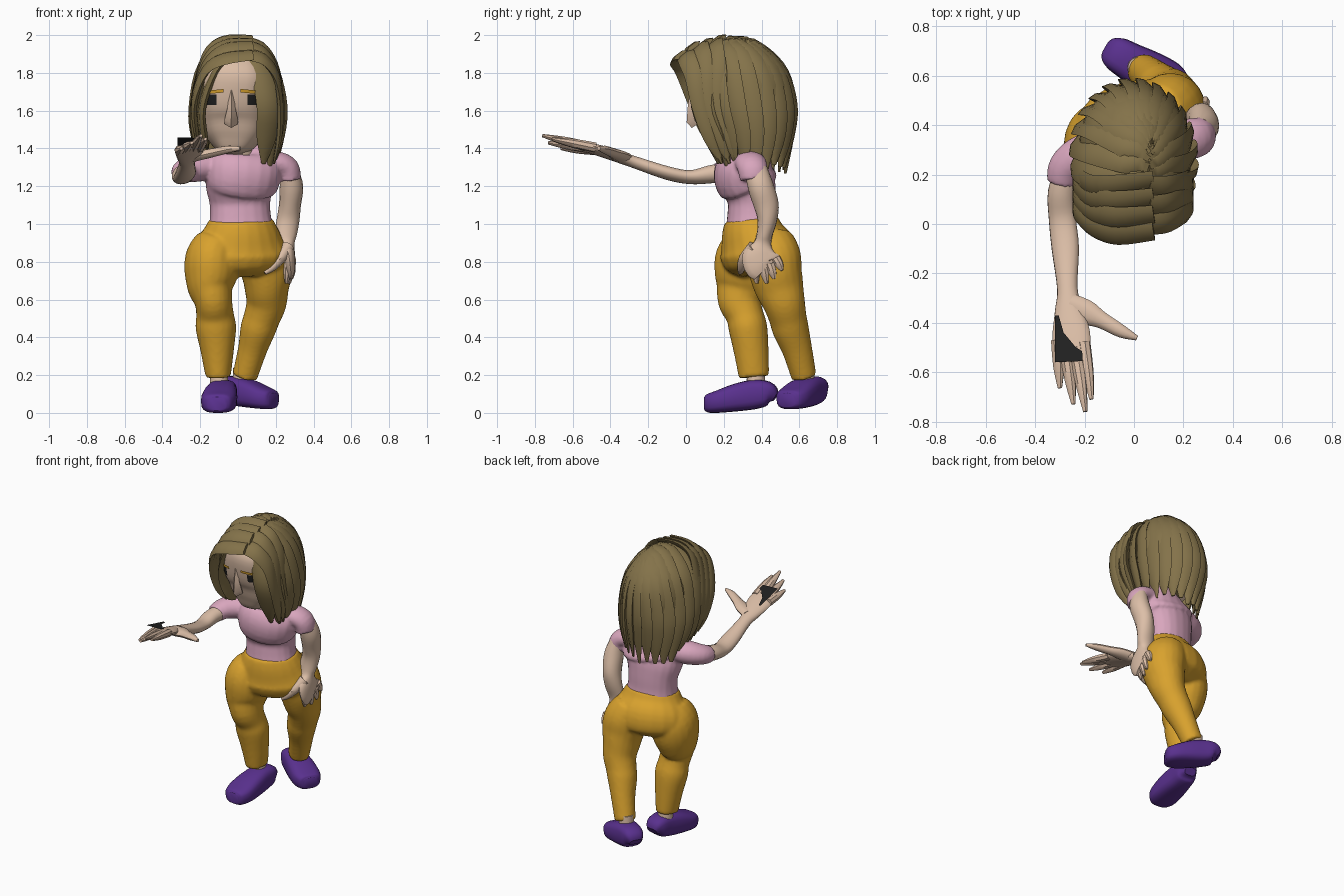
import bpy, bmesh, math, random
from mathutils import Vector
from mathutils.bvhtree import BVHTree

random.seed(4)


def material(name, rgb):
    m = bpy.data.materials.new(name)
    m.diffuse_color = (*rgb, 1)
    return m


HAIR = material("brown hair", (0.23, 0.17, 0.068))
SKIN = material("skin", (0.72, 0.52, 0.39))
PINK = material("pink cloth", (0.69, 0.38, 0.51))
GOLD = material("golden cloth", (0.69, 0.36, 0.027))
PURPLE = material("purple shoe", (0.10, 0.03, 0.27))
BLACK = material("black", (0.015, 0.015, 0.015))


def add(name, bm, mat):
    bmesh.ops.recalc_face_normals(bm, faces=bm.faces)
    me = bpy.data.meshes.new(name)
    bm.to_mesh(me)
    bm.free()
    me.materials.append(mat)
    ob = bpy.data.objects.new(name, me)
    bpy.context.collection.objects.link(ob)
    return ob


def spline(pts, steps):
    """Catmull-Rom through tuples of any length."""
    out = []
    for i in range(len(pts) - 1):
        p0, p1 = pts[max(i - 1, 0)], pts[i]
        p2, p3 = pts[i + 1], pts[min(i + 2, len(pts) - 1)]
        for s in range(steps):
            t = s / steps
            out.append([0.5 * (2 * b + (c - a) * t + (2 * a - 5 * b + 4 * c - d) * t * t
                               + (3 * b - a - 3 * c + d) * t ** 3)
                        for a, b, c, d in zip(p0, p1, p2, p3)])
    return out + [list(pts[-1])]


def loft(name, secs, mat, ref=(1, 0, 0), n=20, p=2.0, steps=4, bm=None):
    """Skin through sections (x, y, z, a, b); a runs along ref, b across it."""
    own = bm is None
    bm = bmesh.new() if own else bm
    secs = spline(secs, steps)
    cs = [Vector(s[:3]) for s in secs]
    rings = []
    for i, s in enumerate(secs):
        t = (cs[min(i + 1, len(cs) - 1)] - cs[max(i - 1, 0)]).normalized()
        u = Vector(ref)
        u = (u - t * u.dot(t)).normalized()
        v = t.cross(u)
        ring = []
        for k in range(n):
            c, d = math.cos(math.tau * k / n), math.sin(math.tau * k / n)
            c = math.copysign(abs(c) ** (2 / p), c)
            d = math.copysign(abs(d) ** (2 / p), d)
            ring.append(bm.verts.new(cs[i] + u * c * s[3] + v * d * s[4]))
        rings.append(ring)
    for r, q in zip(rings, rings[1:]):
        for k in range(n):
            bm.faces.new((r[k], r[(k + 1) % n], q[(k + 1) % n], q[k]))
    bm.faces.new(rings[0])
    bm.faces.new(rings[-1])
    return add(name, bm, mat) if own else None


def blend(ob, voxel, rounds):
    """Melt overlapping lofts of one object into a single smooth skin."""
    m = ob.modifiers.new("blend", "REMESH")
    m.mode, m.voxel_size, m.use_smooth_shade = "VOXEL", voxel, True
    s = ob.modifiers.new("relax", "SMOOTH")
    s.factor, s.iterations = 0.5, rounds


# Trousers: hips and two legs in one skin
bm = bmesh.new()
loft("", [(.015, .345, 1.025, .17, .14), (.015, .355, .95, .213, .168),
          (.01, .38, .86, .262, .2), (.01, .385, .78, .24, .18),
          (.01, .39, .73, .12, .1)], GOLD, (.97, .22, 0), bm=bm)
loft("", [(-.1, .34, .88, .13, .15), (-.135, .325, .82, .143, .17),
          (-.142, .315, .74, .142, .167), (-.145, .3, .66, .122, .145),
          (-.13, .285, .59, .1, .117), (-.122, .31, .52, .1, .1), (-.117, .328, .45, .108, .103),
          (-.11, .345, .33, .089, .093), (-.105, .36, .19, .067, .081)], GOLD, bm=bm)
loft("", [(.1, .43, .88, .13, .15), (.14, .46, .82, .142, .15),
          (.152, .475, .74, .137, .14), (.152, .495, .66, .118, .13),
          (.15, .52, .58, .107, .112), (.125, .54, .5, .097, .1), (.105, .555, .44, .094, .097),
          (.075, .59, .33, .077, .08), (.035, .625, .19, .067, .067)], GOLD, bm=bm)
blend(add("trousers", bm, GOLD), .011, 6)

# Ankles and shoes: each shoe is lofted from heel to toe
PROFILE = [(0, .04, .06, .11), (.1, .068, .04, .165), (.3, .078, .02, .175), (.55, .09, .008, .155),
           (.8, .093, 0, .12), (.95, .075, .0, .1), (1, .05, .012, .085)]
for side, heel, toe, lift, ankle in (("front", (-.07, .475), (-.112, .1), 0, (-.1, .37)),
                                     ("rear", (-.105, .71), (.19, .535), .02, (.02, .632))):
    h, t = Vector(heel), Vector(toe)
    d = (t - h).normalized()
    secs = [(*h.lerp(t, f), (lo + hi) / 2 + lift, w, (hi - lo) / 2) for f, w, lo, hi in PROFILE]
    loft(side + "_shoe", secs, PURPLE, (-d.y, d.x, 0), p=3)
    loft(side + "_ankle", [(*ankle, .24, .045, .045), (*ankle, .12, .05, .052)], SKIN)

# Shirt: body and both sleeves in one skin
bm = bmesh.new()
loft("", [(.015, .35, .985, .172, .138), (.012, .35, 1.05, .162, .13),
          (.01, .35, 1.12, .163, .128), (.01, .335, 1.19, .182, .142),
          (.02, .315, 1.235, .2, .164), (.03, .318, 1.3, .205, .158),
          (.035, .33, 1.36, .17, .11), (.02, .32, 1.4, .09, .07)], PINK,
     (.99, .14, 0), p=2.2, bm=bm)
loft("", [(.1, .33, 1.32, .08, .05), (.2, .34, 1.325, .085, .06),
          (.262, .352, 1.295, .08, .062), (.275, .36, 1.235, .074, .058)], PINK, (0, 1, 0), bm=bm)
loft("", [(-.08, .31, 1.31, .06, .08), (-.2, .28, 1.3, .075, .085),
          (-.272, .23, 1.285, .066, .075), (-.29, .165, 1.268, .056, .063)], PINK, (0, 0, 1), bm=bm)
blend(add("shirt", bm, PINK), .01, 3)


def digits(bm, pairs, r):
    for a, b in pairs:
        a, b = Vector(a), Vector(b)
        loft("", [(*a, r, r), (*a.lerp(b, .55), r * .9, r * .8), (*b, r * .35, r * .3)],
             SKIN, (.5, .7, .3), n=8, bm=bm)


# Hanging left arm with hand and fingers
bm = bmesh.new()
loft("", [(.272, .37, 1.29, .06, .045), (.283, .395, 1.2, .068, .062), (.275, .425, 1.1, .066, .058),
          (.265, .43, 1.02, .052, .06), (.252, .415, .94, .042, .058), (.255, .405, .89, .05, .045),
          (.268, .395, .84, .095, .034), (.275, .405, .79, .1, .028), (.277, .425, .765, .085, .02)],
     SKIN, (0, 1, 0), n=16, bm=bm)
digits(bm, [((.27, .36, .8), (.257, .375, .685)), ((.275, .405, .79), (.272, .427, .685)),
            ((.28, .445, .79), (.285, .468, .71)), ((.28, .475, .82), (.29, .51, .755))], .026)
loft("", [(.265, .36, .88, .035, .035), (.225, .315, .82, .034, .03), (.18, .295, .77, .024, .022),
          (.143, .285, .74, .01, .01)], SKIN, (0, 1, 0), n=10, bm=bm)
add("left_arm", bm, SKIN)

# Stretched right arm with open hand and fingers
bm = bmesh.new()
loft("", [(-.26, .24, 1.28, .05, .05), (-.292, .13, 1.263, .057, .048),
          (-.29, .02, 1.248, .056, .036), (-.278, -.1, 1.27, .056, .035),
          (-.27, -.26, 1.323, .042, .032), (-.265, -.34, 1.35, .056, .03),
          (-.255, -.44, 1.383, .077, .027), (-.252, -.52, 1.405, .076, .024),
          (-.25, -.56, 1.412, .065, .018)], SKIN, (1, 0, .2), n=16, bm=bm)
digits(bm, [((-.31, -.47, 1.39), (-.3, -.665, 1.4)), ((-.277, -.5, 1.4), (-.245, -.73, 1.43)),
            ((-.237, -.5, 1.405), (-.197, -.76, 1.468)), ((-.203, -.48, 1.405), (-.172, -.71, 1.45))], .027)
loft("", [(-.26, -.33, 1.35, .05, .028), (-.19, -.36, 1.365, .05, .026), (-.13, -.39, 1.378, .034, .024),
          (-.05, -.435, 1.395, .026, .02), (.012, -.462, 1.4, .01, .01)], SKIN, (0, 1, 0), n=10, bm=bm)
add("right_arm", bm, SKIN)

# Thin black plate over the back of the right hand
bm = bmesh.new()
bm.faces.new([bm.verts.new((x, y, 1.43 - (y + .45) * .25)) for x, y in
              ((-.32, -.37), (-.305, -.37), (-.285, -.44), (-.235, -.5), (-.21, -.515),
               (-.208, -.555), (-.32, -.56))])
add("hand_plate", bm, BLACK)

# Neck, head and nose
loft("neck", [(.01, .3, 1.3, .08, .075), (0, .27, 1.5, .075, .075)], SKIN)
head = loft("head", [(-.025, .2, 1.375, .05, .045), (-.025, .205, 1.4, .09, .085),
                     (-.022, .225, 1.46, .142, .14), (-.02, .25, 1.55, .172, .195),
                     (-.02, .26, 1.67, .185, .235), (-.01, .265, 1.8, .182, .245),
                     (0, .27, 1.9, .12, .17)], SKIN, n=32, p=2.8)
loft("nose", [(-.035, .035, 1.71, .013, .015), (-.035, .035, 1.62, .02, .026),
              (-.036, .045, 1.55, .036, .043), (-.036, .06, 1.528, .034, .035)], SKIN, n=4, steps=1)

# Eyes and brows: thin sheets laid on the face
tree = BVHTree.FromPolygons([v.co for v in head.data.vertices],
                            [list(f.vertices) for f in head.data.polygons])


def face_patch(name, x0, x1, z0, z1, slope, off, mat):
    bm = bmesh.new()
    rows = []
    for j in range(4):
        row = []
        for i in range(6):
            x = x0 + (x1 - x0) * i / 5
            z = z0 + (z1 - z0) * j / 3 + slope * (x - x0)
            hit = tree.ray_cast(Vector((x, -1, z)), Vector((0, 1, 0)))[0]
            row.append(bm.verts.new((x, (hit.y if hit else .1) - off, z)))
        rows.append(row)
    for a, b in zip(rows, rows[1:]):
        for i in range(5):
            bm.faces.new((a[i], a[i + 1], b[i + 1], b[i]))
    add(name, bm, mat)


for side, e0, e1, b0, b1, zb, slope in (("right", -.165, -.113, -.182, -.078, 1.686, .1),
                                        ("left", .05, .103, .012, .128, 1.697, -.1)):
    face_patch(side + "_eye", e0, e1, 1.63, 1.685, 0, .005, BLACK)
    face_patch(side + "_brow", b0, b1, zb, zb + .018, slope, .012, GOLD)

# Hair: inner cap, strands from the parting all round, swept fringe
bm = bmesh.new()
bmesh.ops.create_uvsphere(bm, u_segments=24, v_segments=16, radius=1)
for v in bm.verts:
    v.co = Vector((v.co.x * .222, .33 + v.co.y * .235, 1.68 + v.co.z * .28))
add("hair_cap", bm, HAIR)

bm = bmesh.new()
COUNT = 18
for k in range(COUNT):
    f = math.radians(44 + (304 - 44) * k / (COUNT - 1))
    out = Vector((math.sin(f), -math.cos(f), 0))
    root = Vector((.25, out.y * .4 - .2, 1))
    secs = []
    for q, w in ((0, .035), (.3, .052), (.6, .06), (1, .062)):
        d = root.lerp(out, q).normalized()
        secs.append((d.x * .228, .265 + d.y * .295, 1.62 + d.z * .357, w, .02))
    end = 1.32 - .03 * out.y + random.uniform(-.035, .02) + (.05 if out.x < -.5 and out.y < .3 else 0)
    secs.append((out.x * .218, .295 + out.y * .25, 1.46, .055, .02))
    secs.append((out.x * .195, .32 + out.y * .205, end, .012, .006))
    loft("", secs, HAIR, (math.cos(f) + out.x * .5, math.sin(f) + out.y * .5, 0), n=6, bm=bm)
add("hair_strands", bm, HAIR)

bm = bmesh.new()
for i in range(4):
    low = .03 if i == 0 else 0
    loft("", [(.08, -.03 + .07 * i, 1.925 + .016 * i - low, .045, .014),
              (-.07, -.04 + .065 * i, 1.905 + .02 * i - low, .055, .018),
              (-.17, -.01 + .055 * i, 1.815 + .025 * i, .05, .018),
              (-.23, .05 + .05 * i, 1.66, .047, .018), (-.222, .11 + .045 * i, 1.5, .04, .016),
              (-.2, .16 + .04 * i, 1.4 - .015 * i, .008, .006)], HAIR, (0, .8, .6), n=6, bm=bm)
for i in range(3):
    low = .03 if i == 0 else 0
    loft("", [(.06, -.005 + .08 * i, 1.925 + .018 * i - low, .05, .014),
              (.14, .01 + .07 * i, 1.885 + .018 * i - low / 2, .055, .018),
              (.203, .045 + .06 * i, 1.78 + .015 * i, .052, .018),
              (.225, .075 + .05 * i, 1.63, .047, .018), (.218, .13 + .05 * i, 1.46, .04, .016),
              (.19, .19 + .04 * i, 1.32, .008, .006)], HAIR, (0, .8, .6), n=6, bm=bm)
add("hair_fringe", bm, HAIR)

# Smooth shading with sharp creases kept
for ob in bpy.context.collection.objects:
    ob.select_set(True)
    bpy.context.view_layer.objects.active = ob
bpy.ops.object.shade_smooth_by_angle(angle=math.radians(40))
